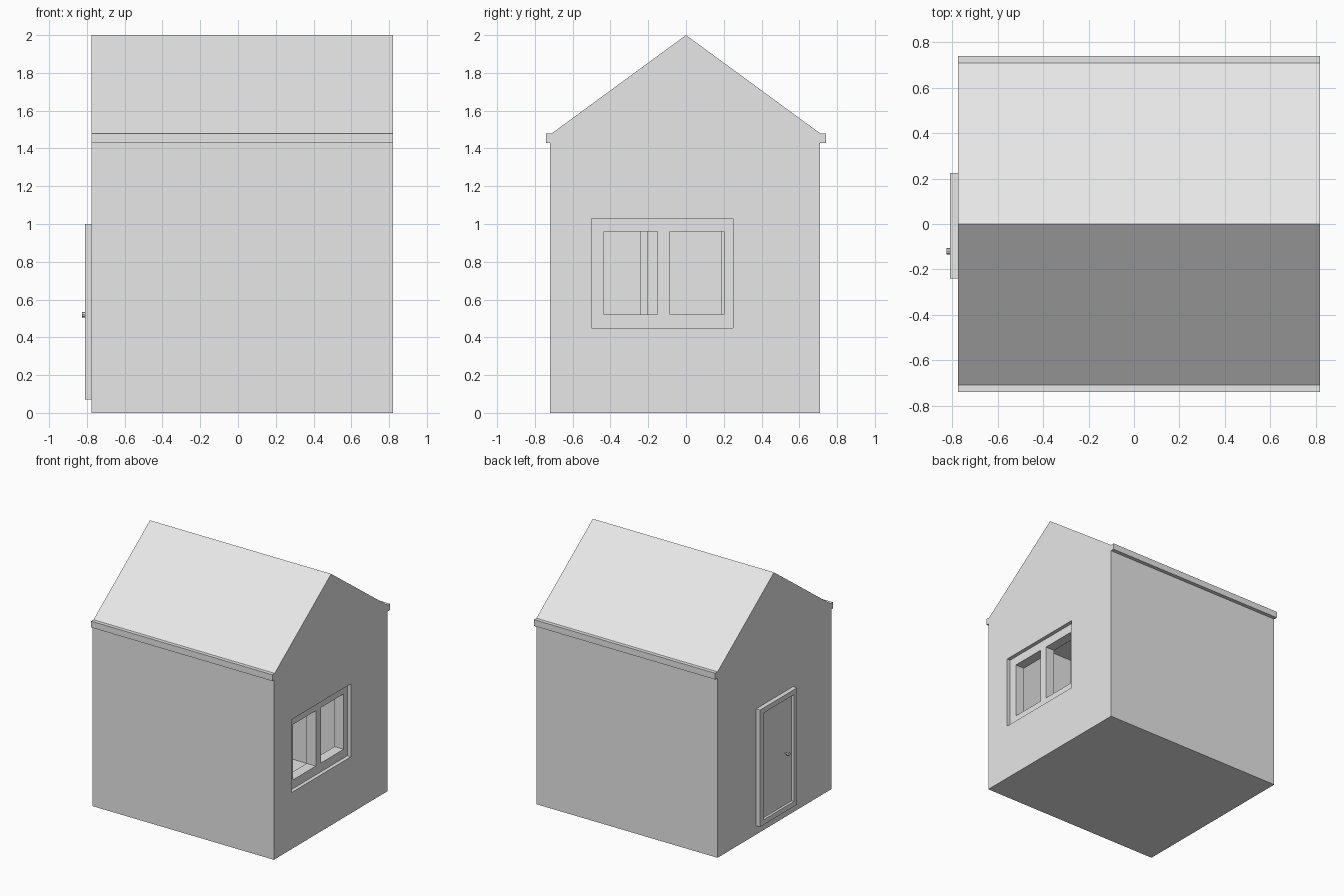
import bpy, bmesh, math
from mathutils import Matrix

if "Cube" in bpy.data.objects:
    bpy.data.objects.remove(bpy.data.objects["Cube"])

grey = bpy.data.materials.new("plain_grey")
grey.diffuse_color = (0.8, 0.8, 0.8, 1)
grey.use_nodes = True
grey.node_tree.nodes["Principled BSDF"].inputs["Base Color"].default_value = grey.diffuse_color

X0, X1 = -0.775, 0.82      # gable planes
Y0, Y1 = -0.72, 0.71       # long wall planes
EAVE, T = 1.43, 0.07       # wall height and thickness


def finish(name, bm):
    bmesh.ops.recalc_face_normals(bm, faces=bm.faces[:])
    mesh = bpy.data.meshes.new(name)
    bm.to_mesh(mesh)
    bm.free()
    mesh.materials.append(grey)
    ob = bpy.data.objects.new(name, mesh)
    bpy.context.collection.objects.link(ob)
    return ob


def box(name, x, y, z):
    bm = bmesh.new()
    bmesh.ops.create_cube(bm, size=1)
    for v in bm.verts:
        v.co = [lo + (c + 0.5) * (hi - lo) for c, (lo, hi) in zip(v.co, (x, y, z))]
    return finish(name, bm)


def extrude_x(name, profile, x0, x1):
    bm = bmesh.new()
    face = bm.faces.new([bm.verts.new((x0, y, z)) for y, z in profile])
    new = bmesh.ops.extrude_face_region(bm, geom=[face])["geom"]
    bmesh.ops.translate(bm, vec=(x1 - x0, 0, 0),
                        verts=[g for g in new if isinstance(g, bmesh.types.BMVert)])
    return finish(name, bm)


def cut(ob, *ranges):
    # subtract a box, keeping the cutter as a hidden helper
    cutter = box(ob.name + "_cutter", *ranges)
    cutter.hide_render = True
    cutter.hide_set(True)
    mod = ob.modifiers.new("opening", "BOOLEAN")
    mod.operation = "DIFFERENCE"
    mod.solver = "EXACT"
    mod.object = cutter


# Hollow room with a floor and a ceiling, opened for window and door
walls = box("walls", (X0, X1), (Y0, Y1), (0, EAVE))
cut(walls, (X0 + T, X1 - T), (Y0 + T, Y1 - T), (T, EAVE - T))
cut(walls, (0.72, 0.9), (-0.5, 0.25), (0.45, 1.03))
cut(walls, (-0.9, -0.68), (-0.24, 0.225), (T, 1.0))

# Gabled roof with squared eaves, flush with the gable walls
half = [(0.74, EAVE), (0.74, 1.48), (0.71, 1.48)]
extrude_x("roof", half + [(0, 2)] + [(-y, z) for y, z in reversed(half)], X0, X1)

# Recessed window frame with two open panes
window = box("window_frame", (0.71, 0.79), (-0.5, 0.25), (0.45, 1.03))
for pane in ((-0.435, -0.15), (-0.085, 0.2)):
    cut(window, (0.6, 0.9), pane, (0.52, 0.96))

# Door surround, door leaf and knob
surround = box("door_frame", (-0.81, -0.67), (-0.24, 0.225), (T, 1.0))
cut(surround, (-0.9, -0.6), (-0.2, 0.185), (T + 0.04, 0.96))
box("door", (-0.79, -0.69), (-0.2, 0.185), (T + 0.04, 0.96))

bm = bmesh.new()
for r, depth, x in ((0.007, 0.03, -0.798), (0.015, 0.015, -0.8175)):
    bmesh.ops.create_cone(bm, cap_ends=True, segments=8, radius1=r, radius2=r, depth=depth,
                          matrix=Matrix.Translation((x, -0.12, 0.52))
                          @ Matrix.Rotation(math.pi / 2, 4, "Y"))
finish("door_knob", bm)
